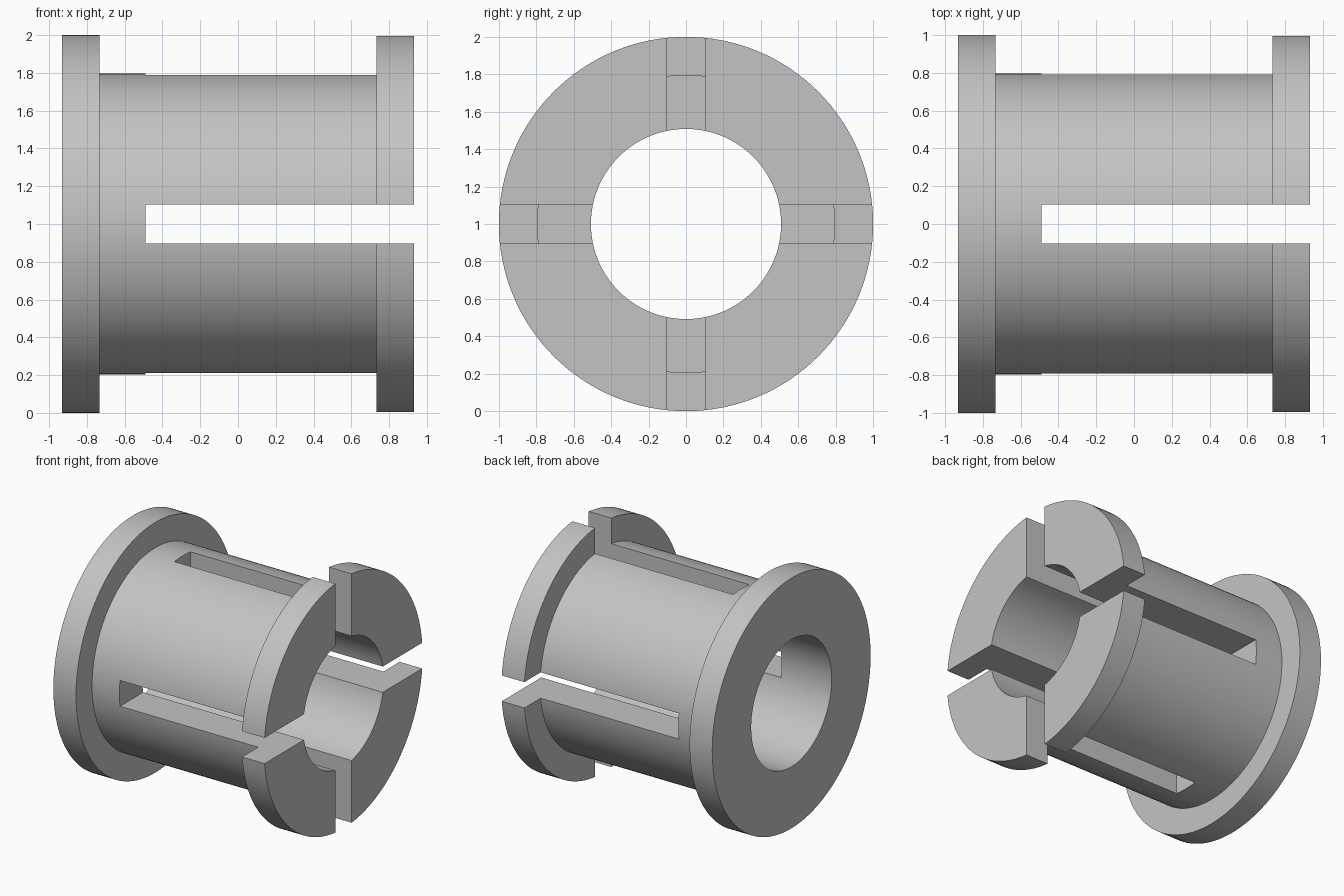
import bpy
import bmesh
import math
from mathutils import Matrix

cube = bpy.data.objects.get("Cube")
if cube:
    bpy.data.objects.remove(cube, do_unlink=True)

SEGMENTS = 128
BORE, BARREL, FLANGE = 0.508, 0.797, 1.0
END, LIP = 0.932, 0.732          # outer and inner flange faces along x
SLOT_START, SLOT_WIDTH = -0.49, 0.206

grey = bpy.data.materials.new("light grey")
grey.use_nodes = True
colour = (0.55, 0.55, 0.55, 1)
grey.diffuse_color = colour
grey.node_tree.nodes["Principled BSDF"].inputs["Base Color"].default_value = colour


def add_object(name, bm):
    bmesh.ops.recalc_face_normals(bm, faces=bm.faces)
    mesh = bpy.data.meshes.new(name)
    bm.to_mesh(mesh)
    bm.free()
    obj = bpy.data.objects.new(name, mesh)
    bpy.context.collection.objects.link(obj)
    obj.location.z = FLANGE
    return obj


def lathe(name, profile):
    """Turn a closed (x, radius) profile around the x axis."""
    bm = bmesh.new()
    rings = []
    for i in range(SEGMENTS):
        a = 2 * math.pi * i / SEGMENTS
        rings.append([bm.verts.new((x, r * math.cos(a), r * math.sin(a))) for x, r in profile])
    n = len(profile)
    for i in range(SEGMENTS):
        a, b = rings[i], rings[(i + 1) % SEGMENTS]
        for j in range(n):
            k = (j + 1) % n
            bm.faces.new((a[j], a[k], b[k], b[j]))
    return add_object(name, bm)


def slot_cutter(name, width_y, width_z):
    bm = bmesh.new()
    length = END + 0.2 - SLOT_START
    bmesh.ops.create_cube(bm, size=1, matrix=Matrix.Translation((SLOT_START + length / 2, 0, 0))
                          @ Matrix.Diagonal((length, width_y, width_z, 1)))
    return add_object(name, bm)


# Flanged bushing body with a through bore
bushing = lathe("flanged_bushing", [
    (-END, BORE), (-END, FLANGE), (-LIP, FLANGE), (-LIP, BARREL),
    (LIP, BARREL), (LIP, FLANGE), (END, FLANGE), (END, BORE)])
bushing.data.materials.append(grey)

# Two crossing slots split the free end into four fingers
bpy.context.view_layer.objects.active = bushing
bushing.select_set(True)
for name, wy, wz in (("side_slot_cutter", 3, SLOT_WIDTH), ("top_slot_cutter", SLOT_WIDTH, 3)):
    cutter = slot_cutter(name, wy, wz)
    mod = bushing.modifiers.new(name, "BOOLEAN")
    mod.operation = "DIFFERENCE"
    mod.solver = "EXACT"
    mod.object = cutter
    bpy.ops.object.modifier_apply(modifier=mod.name)
    bpy.data.objects.remove(cutter, do_unlink=True)

bpy.ops.object.shade_smooth_by_angle(angle=math.radians(30))
